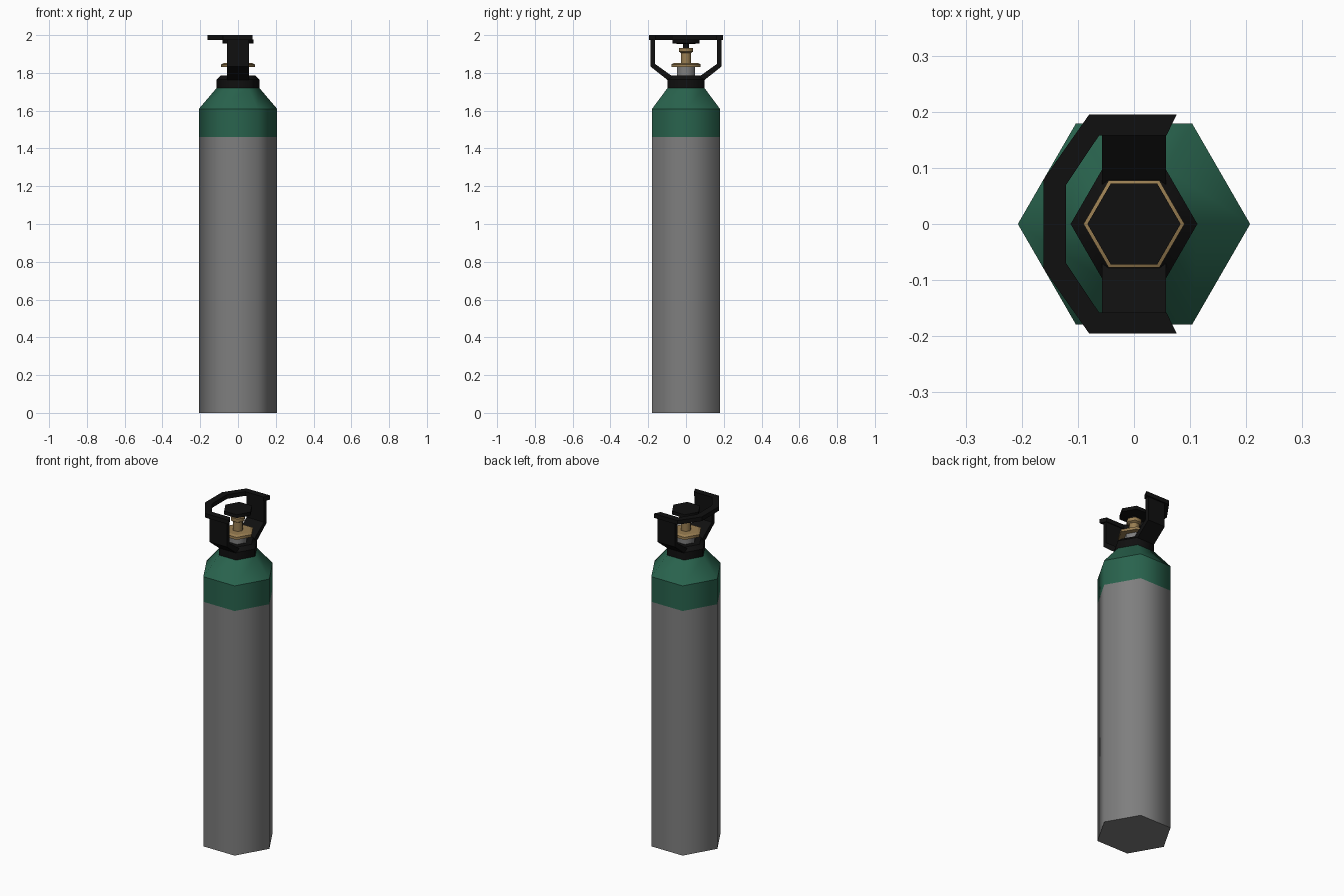
import bpy, bmesh, math

if "Cube" in bpy.data.objects:
    bpy.data.objects.remove(bpy.data.objects["Cube"])


def material(name, rgb):
    m = bpy.data.materials.new(name)
    m.diffuse_color = (*rgb, 1)
    m.use_nodes = True
    m.node_tree.nodes["Principled BSDF"].inputs["Base Color"].default_value = m.diffuse_color
    return m


GREY = material("steel grey", (0.21, 0.21, 0.21))
GREEN = material("shoulder green", (0.022, 0.125, 0.075))
BLACK = material("black plastic", (0.005, 0.005, 0.005))
BRASS = material("brass", (0.32, 0.21, 0.085))


def finish(bm, name, mats):
    bmesh.ops.recalc_face_normals(bm, faces=bm.faces[:])
    me = bpy.data.meshes.new(name)
    bm.to_mesh(me)
    bm.free()
    for m in mats:
        me.materials.append(m)
    ob = bpy.data.objects.new(name, me)
    bpy.context.collection.objects.link(ob)
    return ob


def hex_turn(name, profile, mats, split=None):
    """Six-sided turned part from (radius, z) points, smooth around, sharp at rims."""
    bm = bmesh.new()
    rings = [[bm.verts.new((r * math.cos(i * math.pi / 3), r * math.sin(i * math.pi / 3), z))
              for i in range(6)] for r, z in profile]
    for a, b in zip(rings, rings[1:]):
        for i in range(6):
            j = (i + 1) % 6
            bm.faces.new((a[i], a[j], b[j], b[i])).smooth = True
    bm.faces.new(rings[0])
    bm.faces.new(rings[-1])
    for e in bm.edges:
        e.smooth = abs(e.verts[0].co.z - e.verts[1].co.z) > 1e-5
    if split is not None:
        for f in bm.faces:
            f.material_index = int(f.calc_center_median().z > split)
    return finish(bm, name, mats)


def extrude_strip(name, outer, inner, to3d, depth, mat):
    """Band between two matching polylines, extruded along depth."""
    bm = bmesh.new()
    faces = []
    o = [bm.verts.new(to3d(*p)) for p in outer]
    n = [bm.verts.new(to3d(*p)) for p in inner]
    for i in range(len(o) - 1):
        faces.append(bm.faces.new((o[i], o[i + 1], n[i + 1], n[i])))
    ext = bmesh.ops.extrude_face_region(bm, geom=faces, use_keep_orig=True)
    moved = [v for v in ext["geom"] if isinstance(v, bmesh.types.BMVert)]
    bmesh.ops.translate(bm, verts=moved, vec=depth)
    return finish(bm, name, [mat])


# Tank with painted shoulder
hex_turn("tank", [(0.207, 0), (0.207, 1.46), (0.207, 1.61), (0.113, 1.72)], [GREY, GREEN], 1.46)

# Neck collar
hex_turn("neck_collar", [(0.113, 1.715), (0.113, 1.765), (0.09, 1.787)], [BLACK])

# Valve: grey base, brass flange and stem, black spindle and hand knob
hex_turn("valve_base", [(0.055, 1.78), (0.055, 1.832)], [GREY])
hex_turn("valve_flange", [(0.09, 1.83), (0.09, 1.845), (0.075, 1.852)], [BRASS])
hex_turn("valve_stem", [(0.03, 1.85), (0.03, 1.905), (0.042, 1.912), (0.042, 1.932)], [BRASS])
hex_turn("spindle", [(0.018, 1.93), (0.018, 1.96)], [BLACK])
hex_turn("knob", [(0.04, 1.952), (0.083, 1.957), (0.083, 1.977)], [BLACK])

# Guard arms on both sides
for side, label in ((1, "back"), (-1, "front")):
    extrude_strip("guard_arm_" + label,
                  [(0.085, 1.752), (0.187, 1.833), (0.187, 1.98)],
                  [(0.07, 1.78), (0.163, 1.847), (0.163, 1.98)],
                  lambda y, z, s=side: (-0.057, s * y, z), (0.114, 0, 0), BLACK)


# Open carry handle around the top, open toward +x
def both_sides(half):
    return half + [(x, -y) for x, y in reversed(half)]


extrude_strip("carry_handle",
              both_sides([(0.076, 0.195), (-0.08, 0.195), (-0.161, 0.08)]),
              both_sides([(0.058, 0.158), (-0.062, 0.158), (-0.121, 0.07)]),
              lambda x, y: (x, y, 1.975), (0, 0, 0.025), BLACK)
